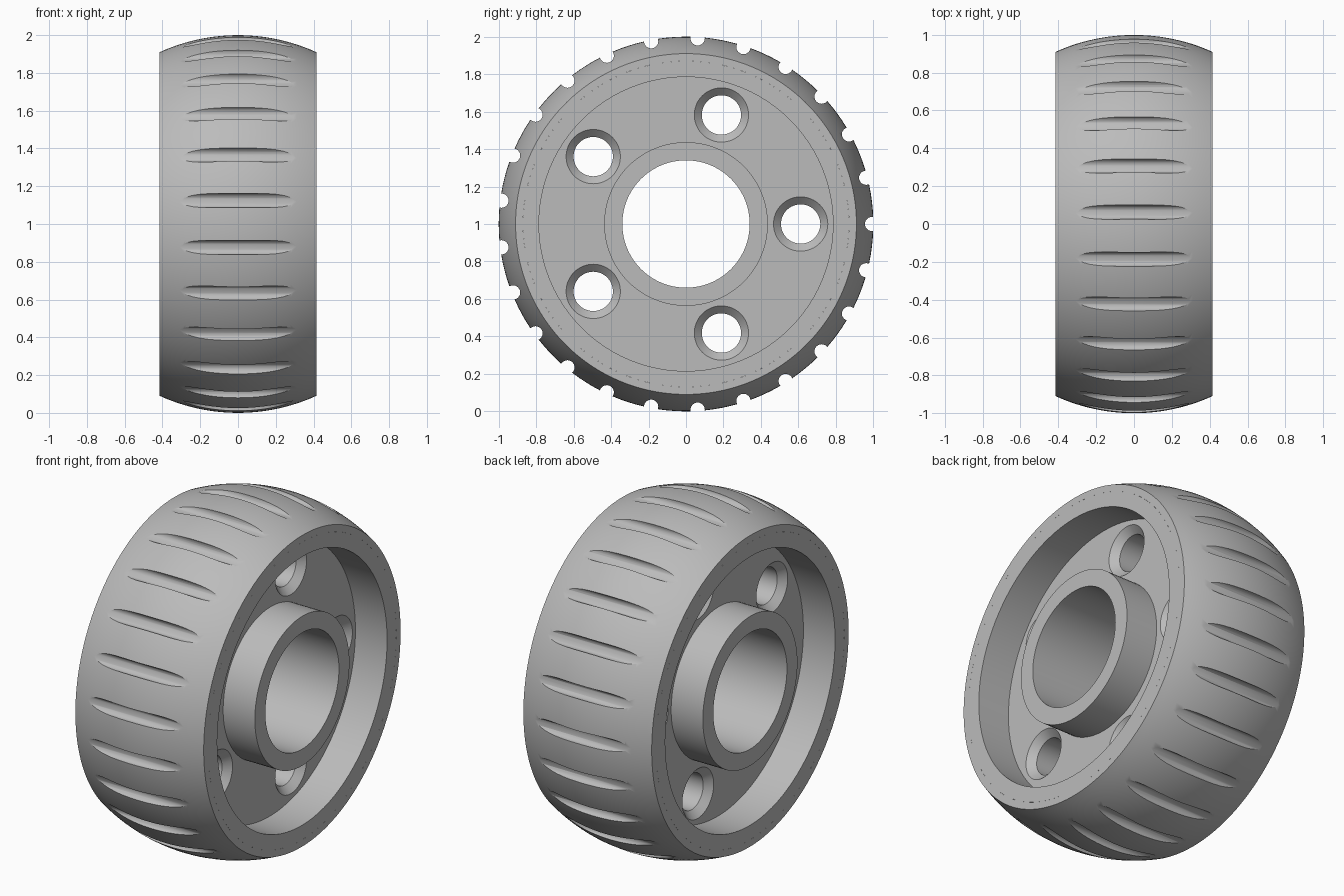
import bpy
import bmesh
from math import cos, sin, tau, radians, sqrt

cube = bpy.data.objects.get("Cube")
if cube:
    bpy.data.objects.remove(cube, do_unlink=True)

AXLE_Z = 1.0      # wheel centre height
HALF = 0.415      # half the wheel width
SEAT = 0.87       # radius where the tyre meets the rim

grey = bpy.data.materials.new("plain_grey")
grey.use_nodes = True
grey.diffuse_color = (0.5, 0.5, 0.5, 1)
grey.node_tree.nodes["Principled BSDF"].inputs["Base Color"].default_value = (0.5, 0.5, 0.5, 1)


def spin(bm, profile, steps, cy=0.0, cz=0.0):
    """Turn a closed (x, radius) profile around the x direction."""
    rings = []
    for i in range(steps):
        a = tau * i / steps
        rings.append([bm.verts.new((x, cy + r * cos(a), cz + r * sin(a))) for x, r in profile])
    n = len(profile)
    for i in range(steps):
        a, b = rings[i], rings[(i + 1) % steps]
        for j in range(n):
            k = (j + 1) % n
            bm.faces.new((a[j], a[k], b[k], b[j]))


def spindle(bm, profile, steps, cy, cz):
    """Turn an open profile and cap both flat ends."""
    rings = []
    for x, r in profile:
        rings.append([bm.verts.new((x, cy + r * cos(tau * i / steps), cz + r * sin(tau * i / steps)))
                      for i in range(steps)])
    for a, b in zip(rings, rings[1:]):
        for i in range(steps):
            k = (i + 1) % steps
            bm.faces.new((a[i], a[k], b[k], b[i]))
    bm.faces.new(rings[0])
    bm.faces.new(rings[-1])


def finish(name, bm):
    bmesh.ops.recalc_face_normals(bm, faces=bm.faces[:])
    mesh = bpy.data.meshes.new(name)
    bm.to_mesh(mesh)
    bm.free()
    mesh.materials.append(grey)
    obj = bpy.data.objects.new(name, mesh)
    obj.location.z = AXLE_Z
    bpy.context.collection.objects.link(obj)
    return obj


def cut_and_smooth(obj, cutter):
    bpy.ops.object.select_all(action='DESELECT')
    bpy.context.view_layer.objects.active = obj
    obj.select_set(True)
    mod = obj.modifiers.new("cut", 'BOOLEAN')
    mod.operation = 'DIFFERENCE'
    mod.solver = 'EXACT'
    mod.object = cutter
    bpy.ops.object.modifier_apply(modifier=mod.name)
    bpy.data.objects.remove(cutter, do_unlink=True)
    bpy.ops.object.shade_smooth_by_angle(angle=radians(30))


def ring_of_cutters(name, profile, count, radius, steps):
    bm = bmesh.new()
    for i in range(count):
        a = tau * i / count
        spindle(bm, profile, steps, radius * cos(a), radius * sin(a))
    cutter = finish(name, bm)
    cutter.hide_render = True
    return cutter


# Tyre: crowned tread with straight round grooves that fade out at the shoulders
crown = []
for i in range(25):
    x = HALF * (i / 12 - 1)
    crown.append((x, sqrt(1 - x * x)))
bm = bmesh.new()
spin(bm, [(-HALF, SEAT)] + crown + [(HALF, SEAT)], 150)
tyre = finish("tyre", bm)
grooves = ring_of_cutters("groove_cutter", [(-0.6, 0.038), (0.6, 0.038)], 25, 0.993, 24)
cut_and_smooth(tyre, grooves)

# Wheel core: rim, recessed web and hub in one turned piece
WEB = 0.21
side = [(HALF, 0.34), (HALF, 0.437), (WEB, 0.437), (WEB, 0.785), (HALF, 0.785), (HALF, SEAT)]
bm = bmesh.new()
spin(bm, side + [(-x, r) for x, r in reversed(side)], 96)
core = finish("wheel_core", bm)

# Five through holes, countersunk on both faces
hole = [(WEB + 0.01, 0.155), (WEB - 0.04, 0.105)]
holes = ring_of_cutters("hole_cutter", hole + [(-x, r) for x, r in reversed(hole)], 5, 0.612, 48)
cut_and_smooth(core, holes)
